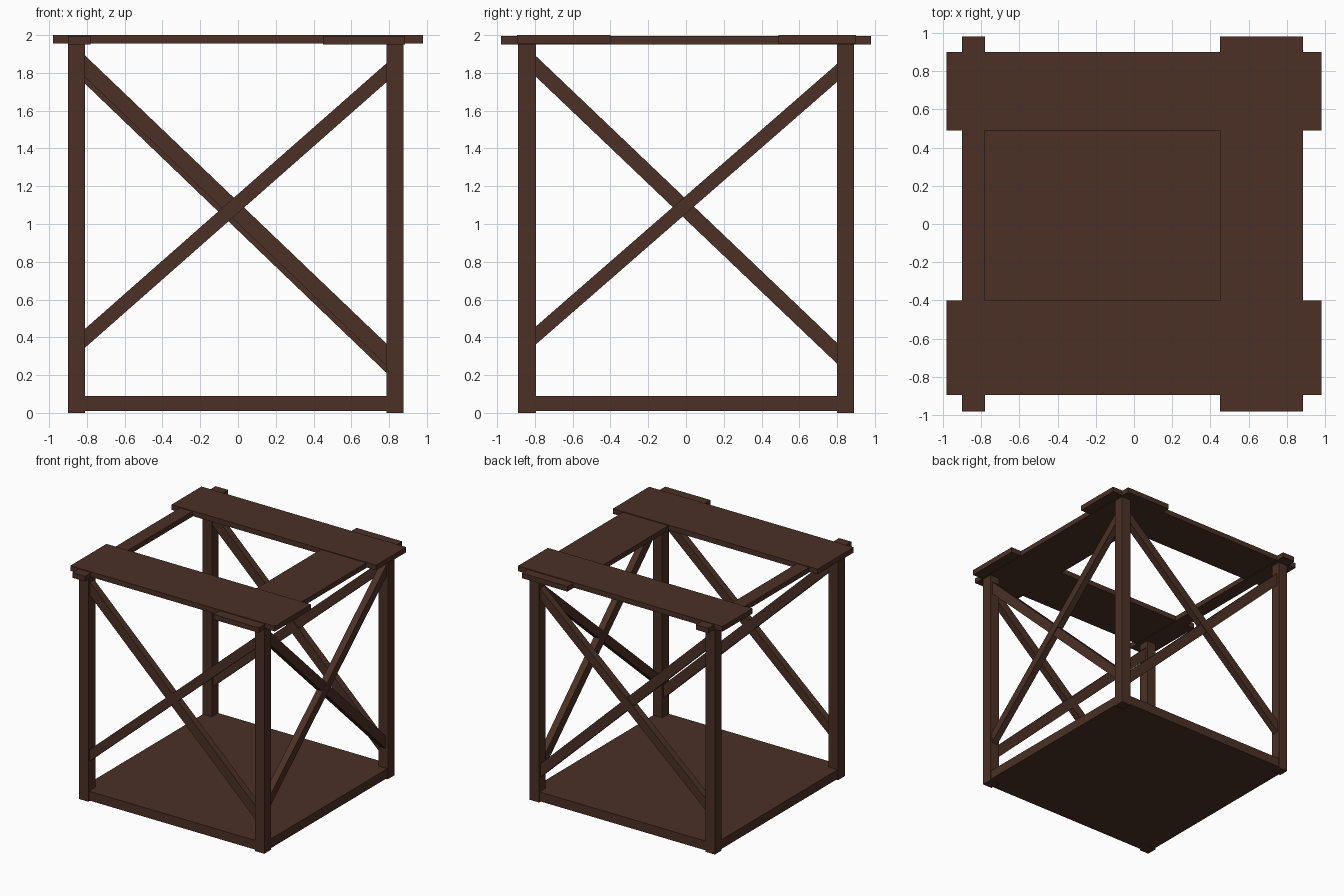
import bpy, bmesh

if "Cube" in bpy.data.objects:
    bpy.data.objects.remove(bpy.data.objects["Cube"])

wood = bpy.data.materials.new("dark_wood")
wood.diffuse_color = (0.07, 0.03, 0.019, 1)
wood.use_nodes = True
wood.node_tree.nodes["Principled BSDF"].inputs["Base Color"].default_value = wood.diffuse_color


def prism(name, base, shift):
    """Extrude a planar outline along a shift vector."""
    bm = bmesh.new()
    face = bm.faces.new([bm.verts.new(p) for p in base])
    new = bmesh.ops.extrude_face_region(bm, geom=[face])["geom"]
    bmesh.ops.translate(bm, vec=shift, verts=[g for g in new if isinstance(g, bmesh.types.BMVert)])
    bmesh.ops.recalc_face_normals(bm, faces=bm.faces)
    mesh = bpy.data.meshes.new(name)
    bm.to_mesh(mesh)
    bm.free()
    mesh.materials.append(wood)
    ob = bpy.data.objects.new(name, mesh)
    bpy.context.collection.objects.link(ob)
    return ob


def box(name, x0, x1, y0, y1, z0, z1):
    return prism(name, [(x0, y0, z0), (x1, y0, z0), (x1, y1, z0), (x0, y1, z0)], (0, 0, z1 - z0))


def brace(name, axis, start, end, height, depth0, depth1):
    """Diagonal bar; start/end are (position along side, centre z)."""
    (u0, z0), (u1, z1), h = start, end, height / 2
    slope = (z1 - z0) / (u1 - u0)
    e = 0.02  # ends sink into the posts
    u0, z0, u1, z1 = u0 - e, z0 - e * slope, u1 + e, z1 + e * slope
    outline = [(u0, z0 - h), (u1, z1 - h), (u1, z1 + h), (u0, z0 + h)]
    d = depth1 - depth0
    if axis == "x":
        return prism(name, [(u, depth0, z) for u, z in outline], (0, d, 0))
    return prism(name, [(depth0, u, z) for u, z in outline], (d, 0, 0))


# Floor slab
box("floor", -0.895, 0.87, -0.885, 0.885, 0.01, 0.09)

# Corner posts
for xn, x0, x1 in (("left", -0.90, -0.81), ("right", 0.785, 0.875)):
    for yn, y0, y1 in (("front", -0.89, -0.795), ("back", 0.80, 0.89)):
        box(f"{yn}_{xn}_post", x0, x1, y0, y1, 0, 1.96)

# Top planks: two along x, two along y just below
box("front_top_plank", -0.98, 0.98, -0.895, -0.40, 1.955, 2.0)
box("back_top_plank", -0.98, 0.98, 0.49, 0.90, 1.955, 2.0)
box("left_top_plank", -0.90, -0.78, -0.98, 0.98, 1.95, 1.994)
box("right_top_plank", 0.45, 0.885, -0.98, 0.98, 1.95, 1.994)

# Cross braces on front, back and right; the left side is open
brace("front_falling_brace", "x", (-0.81, 1.835), (0.785, 0.31), 0.115, -0.868, -0.81)
brace("front_rising_brace", "x", (-0.81, 0.395), (0.785, 1.80), 0.10, -0.876, -0.818)
brace("back_falling_brace", "x", (-0.81, 1.80), (0.785, 0.27), 0.115, 0.81, 0.868)
brace("back_rising_brace", "x", (-0.81, 0.395), (0.785, 1.80), 0.10, 0.818, 0.876)
brace("right_falling_brace", "y", (-0.795, 1.835), (0.80, 0.315), 0.11, 0.795, 0.853)
brace("right_rising_brace", "y", (-0.795, 0.41), (0.80, 1.80), 0.095, 0.803, 0.861)
